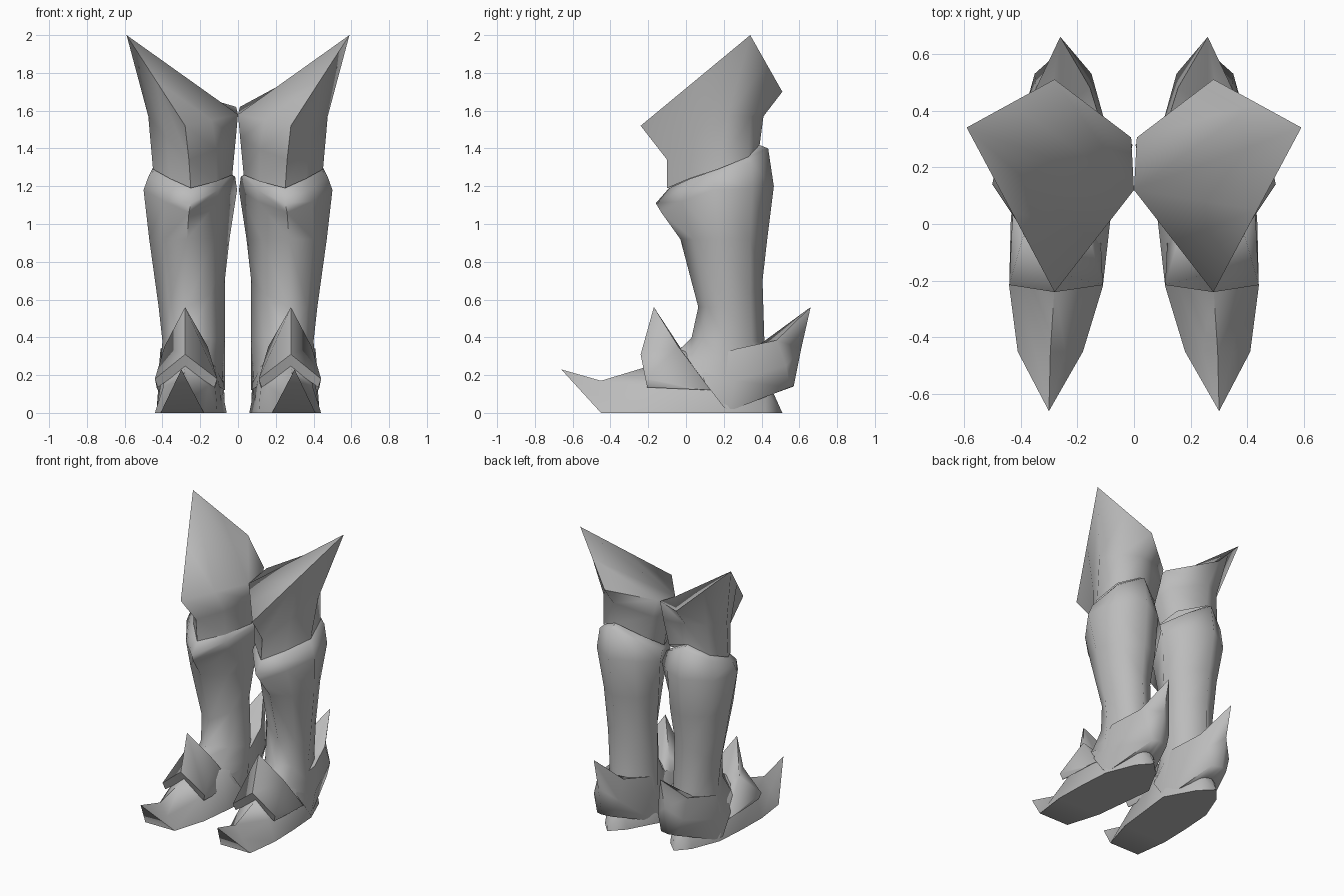
import bpy, bmesh, math
from mathutils import Vector as V

if "Cube" in bpy.data.objects:
    bpy.data.objects.remove(bpy.data.objects["Cube"])

metal = bpy.data.materials.new("grey metal")
metal.diffuse_color = (0.5, 0.5, 0.5, 1)
metal.use_nodes = True
metal.node_tree.nodes["Principled BSDF"].inputs["Base Color"].default_value = metal.diffuse_color


def finish(name, bm, angle=45):
    """Turn a bmesh into a smooth-shaded part mirrored to both legs."""
    bmesh.ops.remove_doubles(bm, verts=bm.verts, dist=0.0005)
    bmesh.ops.recalc_face_normals(bm, faces=bm.faces)
    me = bpy.data.meshes.new(name)
    bm.to_mesh(me)
    bm.free()
    ob = bpy.data.objects.new(name, me)
    bpy.context.collection.objects.link(ob)
    me.materials.append(metal)
    mod = ob.modifiers.new("both legs", 'MIRROR')
    mod.use_mirror_merge = False
    bpy.ops.object.select_all(action='DESELECT')
    ob.select_set(True)
    bpy.context.view_layer.objects.active = ob
    bpy.ops.object.shade_smooth_by_angle(angle=math.radians(angle))
    return ob


def ring(front, outer, back, inner, k=(.56, .76, .56, .6), inner_back=None):
    """Eight-sided ring from four corner points; k rounds each diagonal."""
    c = [V(p) for p in (front, outer, back, inner)]
    mid = V(((c[0].x + c[2].x) / 2, (c[1].y + c[3].y) / 2, 0))
    pts = []
    for i in range(4):
        a, b = c[i], c[(i + 1) % 4]
        d = mid + (a - mid) * k[i] + (b - mid) * k[i]
        d.z = (a.z + b.z) / 2
        if i == 2 and inner_back:
            d = V(inner_back)
        pts += [a, d]
    return pts


def loft(bm, rows, closed=True):
    vs = [[bm.verts.new(p) for p in r] for r in rows]
    n = len(rows[0])
    for r, s in zip(vs, vs[1:]):
        for i in range(n if closed else n - 1):
            j = (i + 1) % n
            bm.faces.new((r[i], r[j], s[j], s[i]))
    return vs


# Thigh cuff with the slanted pointed top, folded from outer tip to inner corner
bm = bmesh.new()
rows = loft(bm, [
    ring((.25, -.10, 1.19), (.45, .17, 1.29), (.28, .39, 1.42), (.03, .2, 1.26),
         inner_back=(.09, .32, 1.34)),
    ring((.26, -.10, 1.34), (.475, .22, 1.57), (.28, .41, 1.57), (.012, .17, 1.45),
         (.56, .62, .54, .58), (.04, .31, 1.5)),
    ring((.28, -.24, 1.52), (.59, .34, 2.0), (.28, .51, 1.70), (0, .12, 1.58),
         (.5,) * 4, (.01, .305, 1.62))])
t = rows[-1]
bm.faces.new((t[0], t[1], t[2], t[6], t[7]))
bm.faces.new((t[2], t[3], t[4], t[5], t[6]))
finish("thigh_cuff", bm, 75)

# Shin with a flared rim under the knee
bm = bmesh.new()
low = (.64, .68, .62, .64)
loft(bm, [
    ring((.25, -.09, 1.19), (.44, .17, 1.29), (.28, .385, 1.42), (.04, .2, 1.26)),
    ring((.25, -.16, 1.11), (.475, .15, 1.25), (.28, .435, 1.40), (.015, .24, 1.25)),
    ring((.26, -.13, 1.06), (.50, .14, 1.18), (.28, .465, 1.20), (.005, .28, 1.18)),
    ring((.27, -.03, .92), (.47, .18, .92), (.27, .43, .92), (.045, .24, .92), low),
    ring((.27, .065, .56), (.42, .21, .56), (.27, .405, .70), (.07, .22, .70), low),
    ring((.27, .03, .40), (.40, .21, .38), (.26, .415, .38), (.07, .22, .38), low),
    ring((.28, -.06, .31), (.41, .20, .26), (.26, .43, .25), (.07, .22, .26), low),
    ring((.28, -.20, .22), (.42, .18, .12), (.26, .44, .12), (.07, .2, .12), low)])
finish("shin", bm, 65)

# Foot: cross sections from the toe to the heel
bm = bmesh.new()
sections = []
for y, xi, xo, xt, h, s, q in ((-.45, .18, .41, .295, .17, .5, .27),
                               (-.22, .11, .44, .28, .24, .6, .14),
                               (0, .085, .435, .27, .36, .7, .12),
                               (.22, .06, .42, .26, .32, .7, .12),
                               (.42, .17, .34, .26, .2, .6, .12)):
    w = (xo - xi) * q
    sections.append([(xi, y, 0), (xi + w, y, h * s), (xt, y, h),
                     (xo - w, y, h * s), (xo, y, 0)])
rows = loft(bm, sections)
tip = bm.verts.new((.30, -.66, .23))
heel = bm.verts.new((.26, .51, 0))
for i in range(5):
    j = (i + 1) % 5
    bm.faces.new((rows[0][i], rows[0][j], tip))
    bm.faces.new((rows[-1][i], rows[-1][j], heel))
finish("foot", bm, 72)


def sym(half, cx):
    """Mirror a half row of points (last one central) about x = cx."""
    return half + [(2 * cx - x, y, z) for x, y, z in half[-2::-1]]


# Pointed instep plate with a folded lower lip
bm = bmesh.new()
edge = sym([(.42, .13, .12), (.39, -.04, .35), (.28, -.17, .56)], .275)
loft(bm, [
    edge,
    sym([(.43, .0, .13), (.44, -.215, .18), (.28, -.24, .31)], .275),
    sym([(.425, .13, .12), (.425, -.205, .135), (.28, -.20, .24)], .275)], False)
# inside of the spike, running down to the ankle
loft(bm, [
    edge,
    sym([(.38, .13, .13), (.35, .0, .30), (.28, -.05, .32)], .275)], False)
finish("instep_plate", bm, 75)

# Heel guard with the raised back spike
bm = bmesh.new()
loft(bm, [
    sym([(.35, .08, .26), (.37, .25, .32), (.31, .36, .34), (.26, .41, .36)], .25),
    sym([(.36, .06, .27), (.41, .27, .34), (.345, .48, .385), (.26, .66, .56)], .25),
    sym([(.42, .10, .16), (.425, .26, .17), (.35, .53, .25), (.26, .61, .34)], .25),
    sym([(.43, .20, .03), (.41, .23, .01), (.31, .55, .135), (.26, .57, .14)], .25),
    sym([(.40, .20, .03), (.37, .23, .01), (.28, .43, .10), (.26, .46, .10)], .25)], False)
finish("heel_guard", bm, 75)
